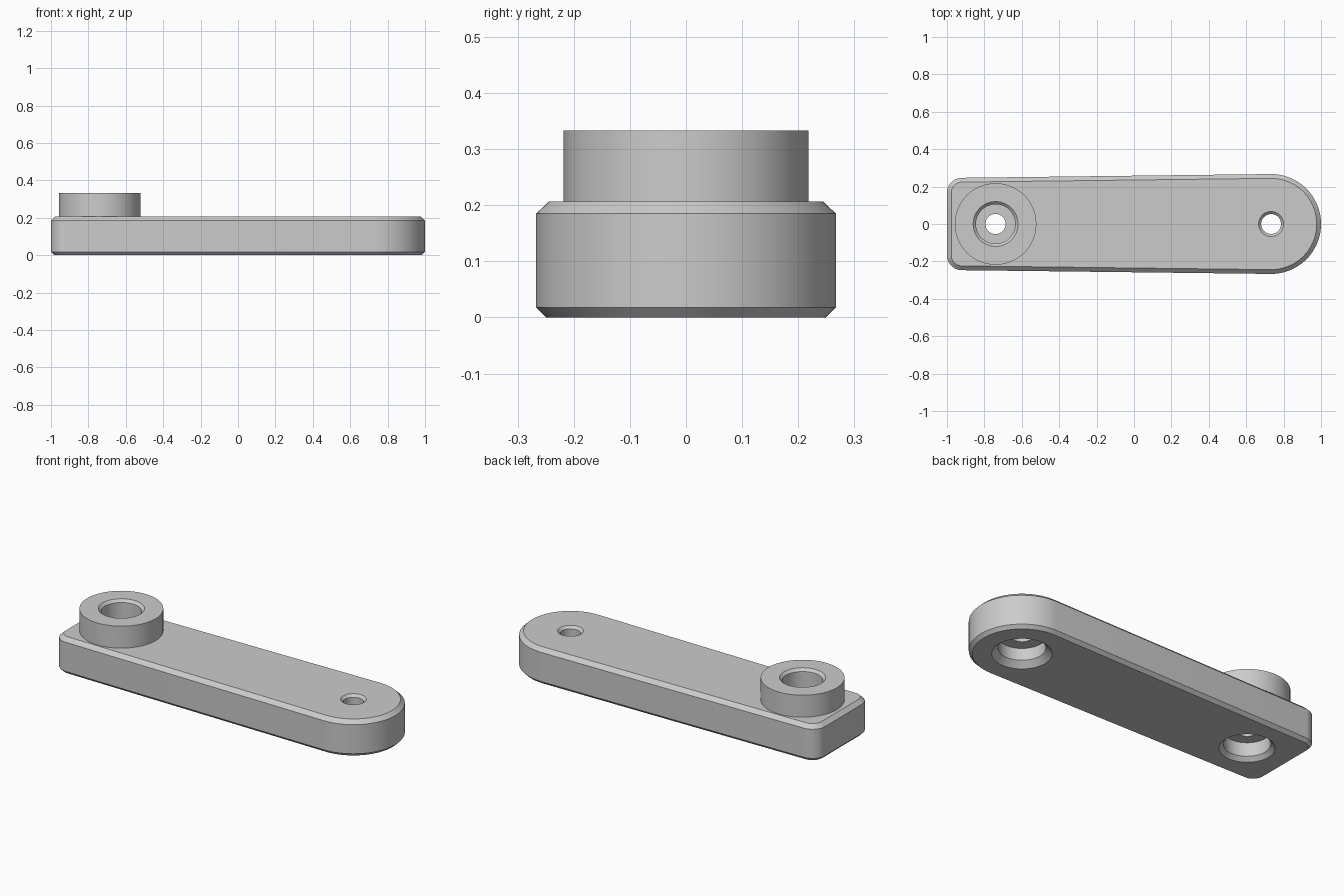
import bpy, bmesh
from math import sin, cos, pi, radians

cube = bpy.data.objects.get("Cube")
if cube:
    bpy.data.objects.remove(cube, do_unlink=True)

grey = bpy.data.materials.new("plain_grey")
grey.use_nodes = True
colour = (0.6, 0.6, 0.6, 1)
grey.diffuse_color = colour
grey.node_tree.nodes["Principled BSDF"].inputs["Base Color"].default_value = colour


def arc(cx, cy, r, start, end, steps):
    angles = [radians(start + (end - start) * i / steps) for i in range(steps + 1)]
    return [(cx + r * cos(a), cy + r * sin(a)) for a in angles]


def loft(name, layers):
    """Closed solid through a stack of (outline, height) layers."""
    bm = bmesh.new()
    rings = [[bm.verts.new((x, y, z)) for x, y in pts] for pts, z in layers]
    n = len(rings[0])
    for low, high in zip(rings, rings[1:]):
        for i in range(n):
            j = (i + 1) % n
            bm.faces.new((low[i], low[j], high[j], high[i]))
    bm.faces.new(rings[0][::-1])
    bm.faces.new(rings[-1])
    bmesh.ops.recalc_face_normals(bm, faces=bm.faces)
    mesh = bpy.data.meshes.new(name)
    bm.to_mesh(mesh)
    bm.free()
    mesh.materials.append(grey)
    obj = bpy.data.objects.new(name, mesh)
    bpy.context.collection.objects.link(obj)
    return obj


def turned(name, cx, profile):
    """Round solid standing at x = cx from (radius, height) pairs."""
    return loft(name, [(arc(cx, 0, r, 0, 354.375, 63), z) for r, z in profile])


def combine(target, tool, operation):
    mod = target.modifiers.new(operation.lower(), 'BOOLEAN')
    mod.operation = operation
    mod.solver = 'EXACT'
    mod.object = tool
    bpy.context.view_layer.objects.active = target
    bpy.ops.object.modifier_apply(modifier=mod.name)
    bpy.data.objects.remove(tool, do_unlink=True)


# Tapered bar outline: round nose on +x, small rounded corners on -x
def bar_outline(inset):
    r = 0.08 - inset
    return (arc(0.733, 0, 0.267 - inset, -90, 90, 36)
            + arc(-0.92, 0.167, r, 90, 180, 10)
            + arc(-0.92, -0.167, r, 180, 270, 10))


arm = loft("link_arm", [(bar_outline(0.018), 0), (bar_outline(0), 0.018),
                        (bar_outline(0), 0.185), (bar_outline(0.023), 0.207)])

# Raised round boss
BOSS, NOSE = -0.74, 0.733
combine(arm, turned("boss", BOSS, [(0.218, 0.15), (0.218, 0.333)]), 'UNION')

# Stepped holes with chamfered mouths
combine(arm, turned("boss_hole", BOSS, [
    (0.161, -0.02), (0.119, 0.022), (0.119, 0.1), (0.054, 0.1),
    (0.054, 0.2), (0.105, 0.2), (0.105, 0.318), (0.137, 0.35)]), 'DIFFERENCE')
combine(arm, turned("nose_hole", NOSE, [
    (0.172, -0.02), (0.12, 0.032), (0.12, 0.1), (0.053, 0.1),
    (0.053, 0.193), (0.081, 0.221)]), 'DIFFERENCE')

# Smooth walls, crisp edges
bpy.ops.object.select_all(action='DESELECT')
arm.select_set(True)
bpy.context.view_layer.objects.active = arm
bpy.ops.object.shade_smooth_by_angle(angle=radians(30))
